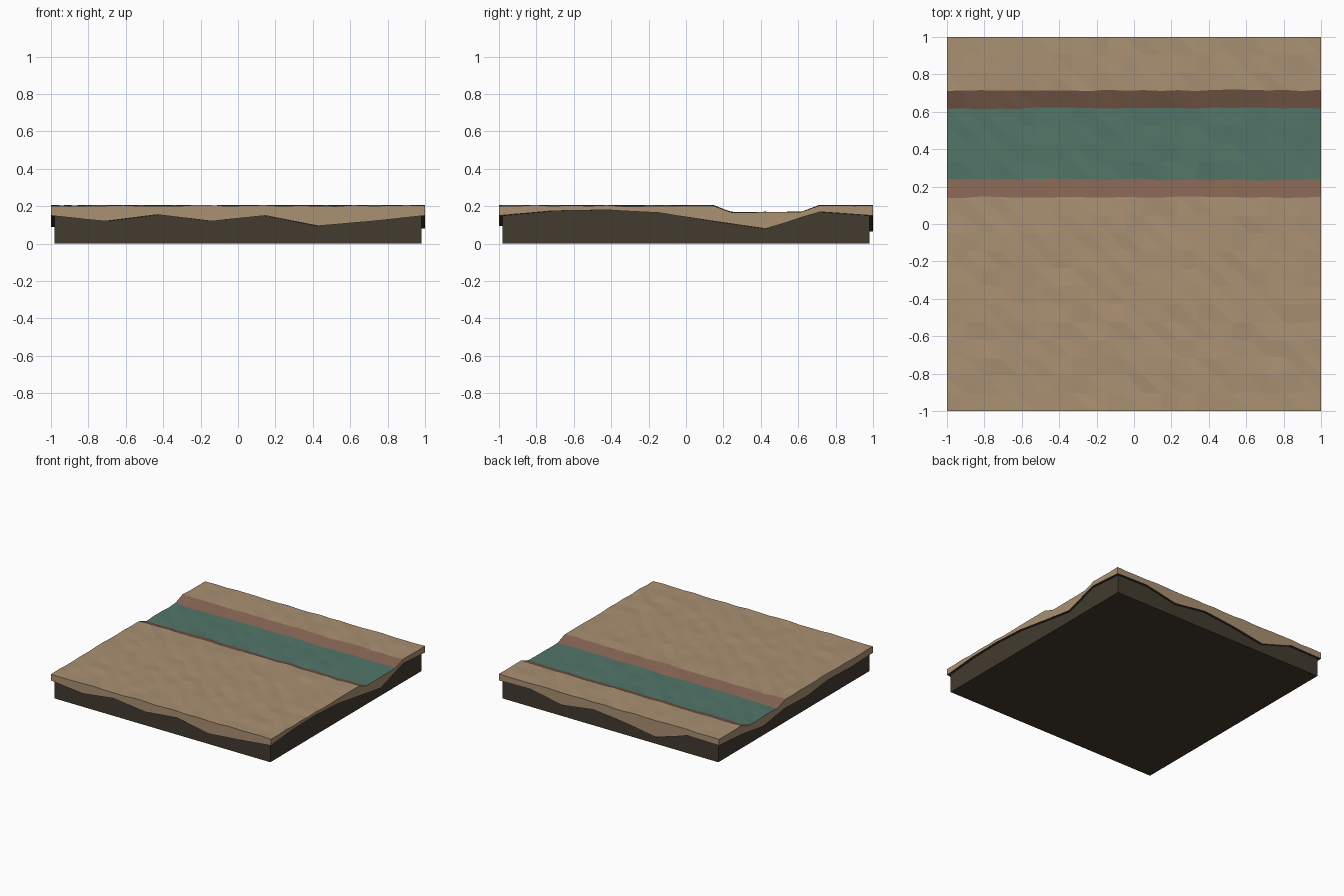
import bpy, bmesh, random

if "Cube" in bpy.data.objects:
    bpy.data.objects.remove(bpy.data.objects["Cube"])

random.seed(4)
N = 21                      # grid divisions per side
STEP = 2 / N
BED, TOP = 0.167, 0.203


def material(name, rgb):
    m = bpy.data.materials.new(name)
    m.diffuse_color = (*rgb, 1)
    m.use_nodes = True
    m.node_tree.nodes["Principled BSDF"].inputs["Base Color"].default_value = m.diffuse_color
    return m


soil = material("soil", (0.40, 0.28, 0.17))
bank = material("bank", (0.22, 0.12, 0.08))
water = material("water", (0.085, 0.18, 0.14))
rock = material("rock", (0.055, 0.043, 0.029))


def finish(name, bm, mats):
    bmesh.ops.recalc_face_normals(bm, faces=bm.faces[:])
    me = bpy.data.meshes.new(name)
    bm.to_mesh(me)
    bm.free()
    for m in mats:
        me.materials.append(m)
    ob = bpy.data.objects.new(name, me)
    bpy.context.collection.objects.link(ob)
    return ob


# Jagged soil/rock boundary heights, each listed along +x or +y
front = [.15, .12, .155, .12, .15, .095, .12, .15]
right = [.15, .175, .18, .165, .12, .08, .17, .15]
back = [.15, .155, .065, .11, .14, .10, .155, .15]
left = [.15, .14, .15, .12, .13, .09, .13, .15]


def sample(profile, k):
    i = min(k // 3, 6)
    t = k / 3 - i
    return profile[i] * (1 - t) + profile[i + 1] * t


# Perimeter as (column, row, seam height), counter-clockwise
ring = ([(k, 0, sample(front, k)) for k in range(N)] +
        [(N, k, sample(right, k)) for k in range(N)] +
        [(N - k, N, sample(back, N - k)) for k in range(N)] +
        [(0, N - k, sample(left, N - k)) for k in range(N)])


def bridge(bm, a, b):
    for i in range(len(a)):
        j = (i + 1) % len(a)
        bm.faces.new((a[i], a[j], b[j], b[i]))


# Ground surface with river channel, plus the soil skirt
bm = bmesh.new()
grid = []
for r in range(N + 1):
    row = []
    for c in range(N + 1):
        x, y = -1 + c * STEP, -1 + r * STEP
        in_river = 13 <= r <= 17
        z = (BED if in_river else TOP) + random.uniform(-.004, .004)
        if 0 < r < N:
            y += random.uniform(-.005, .005)
        if 0 < c < N:
            x += random.uniform(-.005, .005)
        row.append(bm.verts.new((x, y, z)))
    grid.append(row)
for r in range(N):
    slot = 1 if r in (12, 17) else 2 if 13 <= r <= 16 else 0
    for c in range(N):
        a, b = grid[r][c], grid[r][c + 1]
        d, e = grid[r + 1][c + 1], grid[r + 1][c]
        for tri in ((a, b, e), (b, d, e)):
            bm.faces.new(tri).material_index = slot
rim = [grid[r][c] for c, r, z in ring]
skirt = [bm.verts.new((v.co.x, v.co.y, z)) for v, (c, r, z) in zip(rim, ring)]
bridge(bm, rim, skirt)
finish("river_ground", bm, [soil, bank, water])

# Rock base, inset under the soil lip
bm = bmesh.new()
lip = [bm.verts.new((-1 + c * STEP, -1 + r * STEP, z)) for c, r, z in ring]
inner = [bm.verts.new((v.co.x * .98, v.co.y * .98, v.co.z)) for v in lip]
foot = [bm.verts.new((v.co.x, v.co.y, 0)) for v in inner]
bridge(bm, lip, inner)
bridge(bm, inner, foot)
bm.faces.new(foot)
base = finish("rock_base", bm, [rock])
# Keep the open shell facing outward and down
bottom = base.data.polygons[-1]
if bottom.normal.z > 0:
    base.data.flip_normals()
